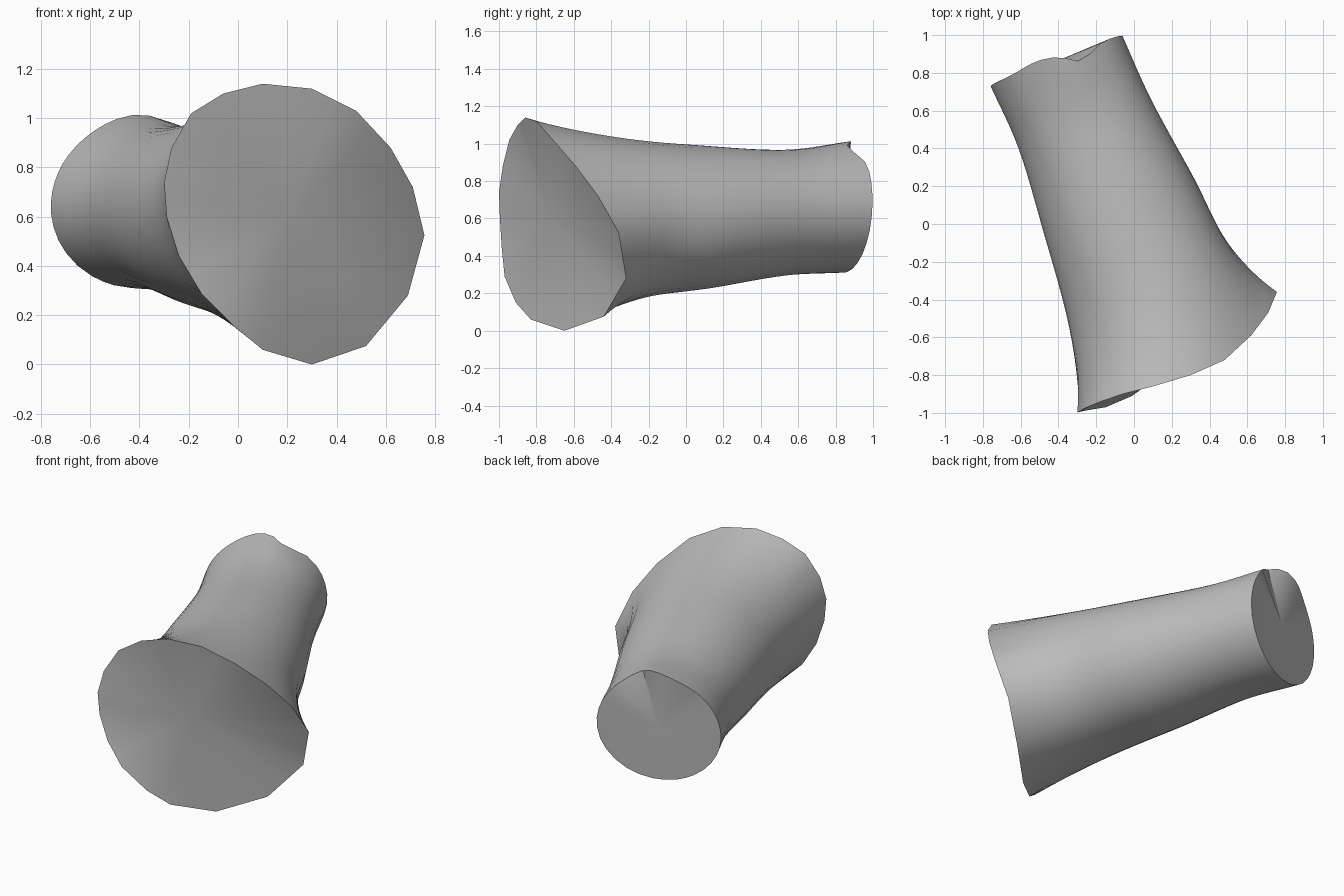
import bpy, bmesh, math
from mathutils import Vector

if "Cube" in bpy.data.objects:
    bpy.data.objects.remove(bpy.data.objects["Cube"])

# Wide front rim, clockwise from the top (x, y, z)
RIM = [(.10, -.86, 1.14), (.30, -.80, 1.12), (.48, -.72, 1.03), (.62, -.59, .88),
       (.71, -.47, .72), (.757, -.36, .525), (.69, -.32, .28), (.52, -.44, .075),
       (.30, -.65, 0), (.10, -.83, .06), (-.01, -.91, .15), (-.15, -.97, .29),
       (-.24, -.985, .44), (-.29, -.995, .60), (-.30, -1.0, .74), (-.27, -.98, .88),
       (-.19, -.945, 1.02), (-.06, -.90, 1.10)]
# Oval sections of the wall: centre x, y, half width x, y, top z, middle z, bottom z, y tilt
SECTIONS = [(.08, -.33, .4225, .22, 1.035, .60, .165, -.05),
            (-.083, .11, .403, .13, .99, .61, .225, -.01),
            (-.26, .53, .352, .13, .968, .63, .293, .01)]
BACK = (-.41, .8625, .35, .133, .985, .64, .31, .02)
STEPS = 6


def oval(a, sec):
    """Point at angle a on an oval section."""
    cx, cy, hx, hy, top, mid, bottom, tilt = sec
    c, s = math.cos(a), math.sin(a)
    return Vector((cx + hx * c, cy + hy * c + tilt * s,
                   mid + (top - mid if s > 0 else mid - bottom) * s))


def bell(a, degrees, width):
    return math.exp(-((a - math.radians(degrees)) / width) ** 2)


def back_point(a):
    """Narrow back rim with a raised lip and a small notch in its upper edge."""
    p = oval(a, BACK)
    p.y += .02 * bell(a, 108, .3) - .065 * bell(a, 68, .25)
    p.z += .03 * bell(a, 86, .55)
    return p


def spline(p, i, t):
    """Smooth curve between control points i and i + 1."""
    a, b, c, d = p[i:i + 4]
    return .5 * (2 * b + (c - a) * t + (2 * a - 5 * b + 4 * c - d) * t ** 2
                 + (3 * b - a - 3 * c + d) * t ** 3)


# One lengthwise curve for every rim corner and every rim edge middle
columns = []
for k, corner in enumerate(RIM):
    nxt = Vector(RIM[(k + 1) % len(RIM)])
    for p in (Vector(corner), Vector(corner).lerp(nxt, .5)):
        a = math.atan2((p.z - .57) / .57, (p.x - .23) / .53)
        ctrl = [p] + [oval(a, s) for s in SECTIONS] + [back_point(a)]
        ctrl.insert(0, 3 * ctrl[0] - 3 * ctrl[1] + ctrl[2])
        ctrl.append(2 * ctrl[-1] - ctrl[-2])
        columns.append([spline(ctrl, i, j / STEPS) for i in range(4)
                        for j in range(STEPS)] + [ctrl[-2]])

# Flared wall
n = len(columns)
bm = bmesh.new()
rings = [[bm.verts.new(co) for co in ring] for ring in zip(*columns)]
for r0, r1 in zip(rings, rings[1:]):
    for k in range(n):
        bm.faces.new((r0[k], r0[(k + 1) % n], r1[(k + 1) % n], r1[k]))

# End caps
for ring, centre in ((rings[0], (.21, -.73, .61)), (rings[-1], (-.41, .862, .65))):
    mid = bm.verts.new(centre)
    for k in range(n):
        bm.faces.new((ring[k], ring[(k + 1) % n], mid))
bmesh.ops.recalc_face_normals(bm, faces=bm.faces[:])

mesh = bpy.data.meshes.new("flared_plug")
bm.to_mesh(mesh)
bm.free()
grey = bpy.data.materials.new("plain grey")
grey.diffuse_color = (.5, .5, .5, 1)
grey.use_nodes = True
grey.node_tree.nodes["Principled BSDF"].inputs["Base Color"].default_value = grey.diffuse_color
mesh.materials.append(grey)
plug = bpy.data.objects.new("flared_plug", mesh)
bpy.context.collection.objects.link(plug)
bpy.context.view_layer.objects.active = plug
plug.select_set(True)
bpy.ops.object.shade_smooth_by_angle(angle=math.radians(40))
